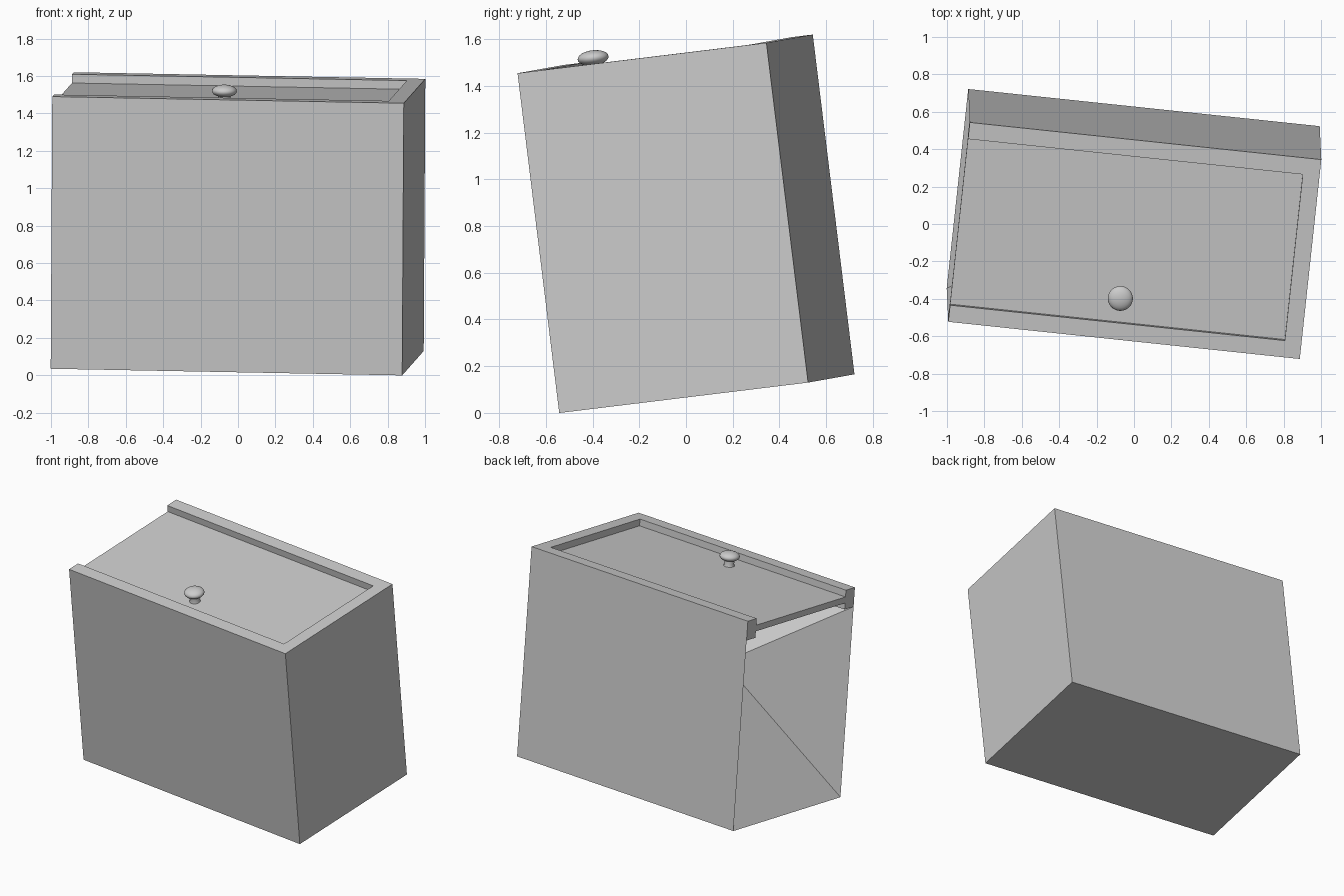
import bpy, bmesh, math
from mathutils import Vector, Matrix

if "Cube" in bpy.data.objects:
    bpy.data.objects.remove(bpy.data.objects["Cube"], do_unlink=True)

# one plain grey material
grey = bpy.data.materials.new("plain grey")
grey.use_nodes = True
colour = (0.6, 0.6, 0.6, 1)
grey.diffuse_color = colour
grey.node_tree.nodes["Principled BSDF"].inputs["Base Color"].default_value = colour

# tilted frame of the box: length, depth and height axes
depth_axis = Vector((0.1066, 0.987, 0.1205)).normalized()
length_axis = Vector((1.88, -0.195, -0.035))
length_axis = (length_axis - depth_axis * length_axis.dot(depth_axis)).normalized()
height_axis = length_axis.cross(depth_axis)
FRAME = Matrix.Translation((0, 0, 0.81)) @ Matrix(
    (length_axis, depth_axis, height_axis)).transposed().to_4x4()

L, D, H = 0.945, 0.54, 0.733      # half sizes
RIM = 0.09                        # rim width
BED = H - 0.09                    # underside of the lid
LID_TOP = H - 0.047
RIM_LOW = H - 0.135               # underside of the rim


def add(name, bm):
    bmesh.ops.recalc_face_normals(bm, faces=bm.faces[:])
    mesh = bpy.data.meshes.new(name)
    bm.to_mesh(mesh)
    bm.free()
    mesh.materials.append(grey)
    ob = bpy.data.objects.new(name, mesh)
    bpy.context.collection.objects.link(ob)
    ob.matrix_world = FRAME
    return ob


def block(name, x0, x1, y0, y1, z0, z1):
    bm = bmesh.new()
    bmesh.ops.create_cube(bm, size=1)
    bmesh.ops.scale(bm, verts=bm.verts[:], vec=(x1 - x0, y1 - y0, z1 - z0))
    bmesh.ops.translate(bm, verts=bm.verts[:],
                        vec=((x0 + x1) / 2, (y0 + y1) / 2, (z0 + z1) / 2))
    return add(name, bm)


# box body: closed outside, with a hollow tapering to one inner point
# from the opening that runs round the top and one end
bm = bmesh.new()
v = {(x, y, z): bm.verts.new((x * L, y * D, RIM_LOW if z else -H))
     for x in (-1, 1) for y in (-1, 1) for z in (0, 1)}
for y in (-1, 1):
    bm.faces.new([v[-1, y, 0], v[1, y, 0], v[1, y, 1], v[-1, y, 1]])
bm.faces.new([v[1, -1, 0], v[1, 1, 0], v[1, 1, 1], v[1, -1, 1]])
bm.faces.new([v[-1, -1, 0], v[1, -1, 0], v[1, 1, 0], v[-1, 1, 0]])
opening = [v[-1, -1, 0], v[-1, -1, 1], v[1, -1, 1],
           v[1, 1, 1], v[-1, 1, 1], v[-1, 1, 0]]
inner_point = bm.verts.new(sum((c.co for c in opening), Vector()) / 6)
for a, b in zip(opening, opening[1:] + opening[:1]):
    bm.faces.new([a, b, inner_point])
add("box_body", bm)

# rim on three sides
for side, y0, y1 in (("front", -D, -D + RIM), ("back", D - RIM, D)):
    block(side + "_rail", -L, L, y0, y1, RIM_LOW, H)
block("end_rim", L - RIM, L, -D + RIM, D - RIM, RIM_LOW, H)

# sliding lid
block("sliding_lid", -L, L - RIM, -D + RIM, D - RIM, BED, LID_TOP)

# mushroom knob, lathed
cap_mid = H + 0.020
profile = [(0.036, LID_TOP), (0.033, LID_TOP + 0.012), (0.034, LID_TOP + 0.042)]
profile += [(0.067 * math.cos(t), cap_mid + 0.033 * math.sin(t))
            for t in [math.radians(-60 + 15 * i) for i in range(10)]]
profile += [(0, cap_mid + 0.033)]
bm = bmesh.new()
verts = [bm.verts.new((r, 0, z)) for r, z in profile]
edges = [bm.edges.new(pair) for pair in zip(verts, verts[1:])]
bmesh.ops.spin(bm, geom=verts + edges, cent=(0, 0, 0), axis=(0, 0, 1),
               angle=math.tau, steps=24)
bmesh.ops.remove_doubles(bm, verts=bm.verts[:], dist=0.0005)
bmesh.ops.translate(bm, verts=bm.verts[:], vec=(-0.044, -0.315, 0))
knob = add("lid_knob", bm)

bpy.ops.object.select_all(action="DESELECT")
knob.select_set(True)
bpy.context.view_layer.objects.active = knob
bpy.ops.object.shade_smooth_by_angle(angle=math.radians(35))
